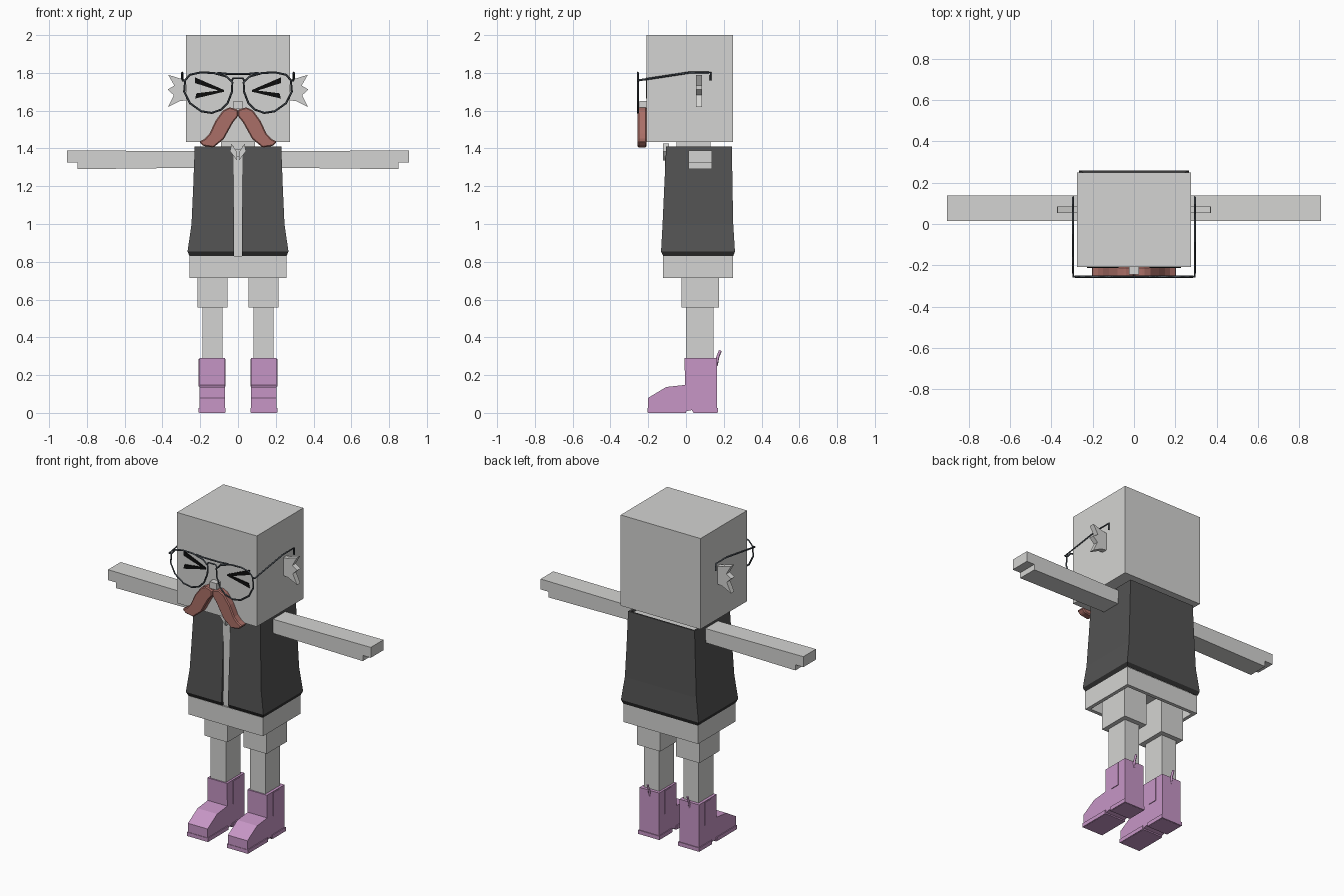
import bpy
import bmesh
from mathutils import Vector

cube = bpy.data.objects.get("Cube")
if cube:
    bpy.data.objects.remove(cube, do_unlink=True)


def material(name, rgb):
    lin = [(c / 255 / 12.92) if c < 11 else ((c / 255 + 0.055) / 1.055) ** 2.4 for c in rgb]
    m = bpy.data.materials.new(name)
    m.use_nodes = True
    m.diffuse_color = (*lin, 1)
    bsdf = m.node_tree.nodes["Principled BSDF"]
    bsdf.inputs["Base Color"].default_value = (*lin, 1)
    bsdf.inputs["Roughness"].default_value = 0.8
    return m


GREY = material("light grey", (212, 212, 210))
VEST = material("charcoal", (83, 83, 83))
HEM = material("dark hem", (48, 48, 48))
BLACK = material("black", (12, 12, 12))
BROWN = material("reddish brown", (170, 111, 103))
PINK = material("orchid pink", (199, 150, 198))
FRAME = material("slate frame", (66, 72, 78))


def finish(bm, name, *mats):
    bmesh.ops.recalc_face_normals(bm, faces=bm.faces)
    mesh = bpy.data.meshes.new(name)
    bm.to_mesh(mesh)
    bm.free()
    for m in mats:
        mesh.materials.append(m)
    ob = bpy.data.objects.new(name, mesh)
    bpy.context.collection.objects.link(ob)
    return ob


def box(name, x, y, z, mat):
    bm = bmesh.new()
    bmesh.ops.create_cube(bm, size=1)
    for v in bm.verts:
        v.co = Vector([(a + b) / 2 + c * (b - a) for c, (a, b) in zip(v.co, (x, y, z))])
    return finish(bm, name, mat)


def prism(name, pts, axis, lo, hi, mat):
    """Extrude a flat outline along x or y; the outline uses the other axis and z."""
    bm = bmesh.new()

    def place(p, d):
        return (d, p[0], p[1]) if axis == "x" else (p[0], d, p[1])

    face = bm.faces.new([bm.verts.new(place(p, lo)) for p in pts])
    ext = bmesh.ops.extrude_face_region(bm, geom=[face])
    for v in ext["geom"]:
        if isinstance(v, bmesh.types.BMVert):
            v.co[0 if axis == "x" else 1] = hi
    return finish(bm, name, mat)


def wire(name, pts, radius, mat, closed=False):
    cu = bpy.data.curves.new(name, "CURVE")
    cu.dimensions = "3D"
    cu.bevel_depth = radius
    cu.bevel_resolution = 0
    cu.use_fill_caps = True
    sp = cu.splines.new("POLY")
    sp.points.add(len(pts) - 1)
    for p, co in zip(sp.points, pts):
        p.co = (*co, 1)
    sp.use_cyclic_u = closed
    cu.materials.append(mat)
    ob = bpy.data.objects.new(name, cu)
    bpy.context.collection.objects.link(ob)


def flip(pts, s):
    return [(p[0] * s, *p[1:]) for p in pts]


def span(s, a, b):
    return (min(s * a, s * b), max(s * a, s * b))


# Head, neck, torso
box("head", (-.275, .275), (-.208, .25), (1.435, 2), GREY)
box("nose", (-.025, .025), (-.245, -.2), (1.61, 1.65), GREY)
box("neck", (-.09, .09), (-.05, .13), (1.38, 1.45), GREY)
box("torso", (-.215, .215), (-.098, .225), (.8, 1.395), GREY)

# Open-fronted vest: flared rings, left unjoined across the front gap
bm = bmesh.new()
rings = []
for z, hx, front, back in ((.83, .257, -.12, .25), (.855, .267, -.132, .259),
                           (1, .246, -.124, .25), (1.2, .237, -.115, .246),
                           (1.41, .229, -.105, .243)):
    path = [(.022, front), (hx, front), (hx, back), (-hx, back), (-hx, front), (-.022, front)]
    rings.append([bm.verts.new((x, y, z)) for x, y in path])
for i, (low, high) in enumerate(zip(rings, rings[1:])):
    for j in range(len(low) - 1):
        f = bm.faces.new((low[j], low[j + 1], high[j + 1], high[j]))
        f.material_index = 1 if i == 0 else 0
vest = finish(bm, "vest", VEST, HEM)
thick = vest.modifiers.new("thickness", "SOLIDIFY")
thick.thickness = .015
# Solidify inwards whichever way the open shell was oriented
outward = sum(p.normal.x * p.center.x + p.normal.y * (p.center.y - .06) for p in vest.data.polygons)
thick.offset = -1 if outward > 0 else 1

# Shirt front strip and lower band, hollow underneath
box("shirt_strip", (-.024, .024), (-.112, -.08), (.83, 1.36), GREY)
bm = bmesh.new()
rings = []
for inset, z in ((0, .83), (0, .715), (.022, .715), (.022, .79)):
    x, f, b = .257 - inset, -.122 + inset, .248 - inset
    rings.append([bm.verts.new((u, v, z)) for u, v in ((-x, f), (x, f), (x, b), (-x, b))])
for a, b in zip(rings, rings[1:]):
    for j in range(4):
        k = (j + 1) % 4
        bm.faces.new((a[j], a[k], b[k], b[j]))
bm.faces.new(rings[0])
bm.faces.new(rings[-1])
finish(bm, "shorts_band", GREY)

lens = [(.255, 1.79), (.2, 1.802), (.13, 1.8), (.06, 1.78), (.03, 1.75), (.032, 1.70),
        (.055, 1.64), (.09, 1.605), (.14, 1.588), (.195, 1.597), (.255, 1.64), (.285, 1.70), (.28, 1.76)]
moustache = [(0, 1.605), (.045, 1.618), (.08, 1.6), (.12, 1.545), (.15, 1.48), (.175, 1.452),
             (.207, 1.435), (.185, 1.413), (.13, 1.405), (.075, 1.45), (.025, 1.54), (0, 1.57)]
ear = [(.27, 1.765), (.30, 1.768), (.37, 1.79), (.337, 1.733), (.372, 1.712), (.34, 1.682),
       (.37, 1.62), (.31, 1.65), (.27, 1.655)]
arm = [(.2, 1.385), (.905, 1.39), (.905, 1.325), (.85, 1.325), (.85, 1.29), (.2, 1.298)]
boot = [(.165, .29), (.165, 0), (.04, 0), (.03, .015), (0, .008), (0, 0), (-.2, 0), (-.2, .08),
        (-.105, .137), (-.005, .148), (-.008, .29)]

for side, s in (("left", 1), ("right", -1)):
    # Squinting eyes
    prism(side + "_eye_upper", flip([(.227, 1.776), (.227, 1.746), (.09, 1.702), (.075, 1.71)], s),
          "y", -.213, -.206, BLACK)
    prism(side + "_eye_lower", flip([(.22, 1.692), (.227, 1.664), (.075, 1.7), (.075, 1.71)], s),
          "y", -.213, -.206, BLACK)
    prism(side + "_ear", flip(ear, s), "y", .053, .085, GREY)
    half = prism(side + "_moustache", flip(moustache, s), "y", -.256, -.208, BROWN)
    bev = half.modifiers.new("soft_edges", "BEVEL")
    bev.width = .006
    bev.segments = 1

    # Glasses
    wire(side + "_lens_rim", [(s * x, -.255, z) for x, z in lens], .0055, FRAME, True)
    wire(side + "_temple", flip([(.28, -.255, 1.76), (.295, -.255, 1.76), (.295, .02, 1.802),
                                 (.295, .13, 1.802), (.295, .13, 1.76)], s), .0055, FRAME)

    # Arm with stepped hand, shirt collar
    prism(side + "_arm", flip(arm, s), "y", .014, .138, GREY)
    prism(side + "_collar", flip([(.035, 1.425), (.042, 1.385), (.004, 1.335), (.004, 1.38)], s),
          "y", -.122, -.09, GREY)

    # Leg
    box(side + "_shorts_leg", span(s, .055, .215), (-.025, .175), (.557, .81), GREY)
    box(side + "_leg", span(s, .083, .188), (0, .145), (.25, .6), GREY)

    # Boot with sole flare, elastic side panels and pull tab
    prism(side + "_boot", boot, "x", s * .07, s * .205, PINK)
    for part, y0, y1 in (("toe_sole", -.203, -.003), ("heel_sole", .042, .17)):
        box(f"{side}_{part}", span(s, .065, .21), (y0, y1), (.001, .025), PINK)
    box(side + "_boot_panels", span(s, .066, .209), (.05, .11), (.14, .285), PINK)
    wire(side + "_pull_tab", [(s * .137, .16, .25), (s * .137, .168, .295), (s * .137, .182, .33)],
         .008, PINK)

# Double bridge of the glasses
wire("top_bridge", [(-.11, -.255, 1.8), (-.06, -.255, 1.795), (.06, -.255, 1.795), (.11, -.255, 1.8)],
     .0055, FRAME)
wire("lower_bridge", [(-.035, -.255, 1.755), (-.025, -.255, 1.772), (.025, -.255, 1.772),
                      (.035, -.255, 1.755)], .0055, FRAME)
